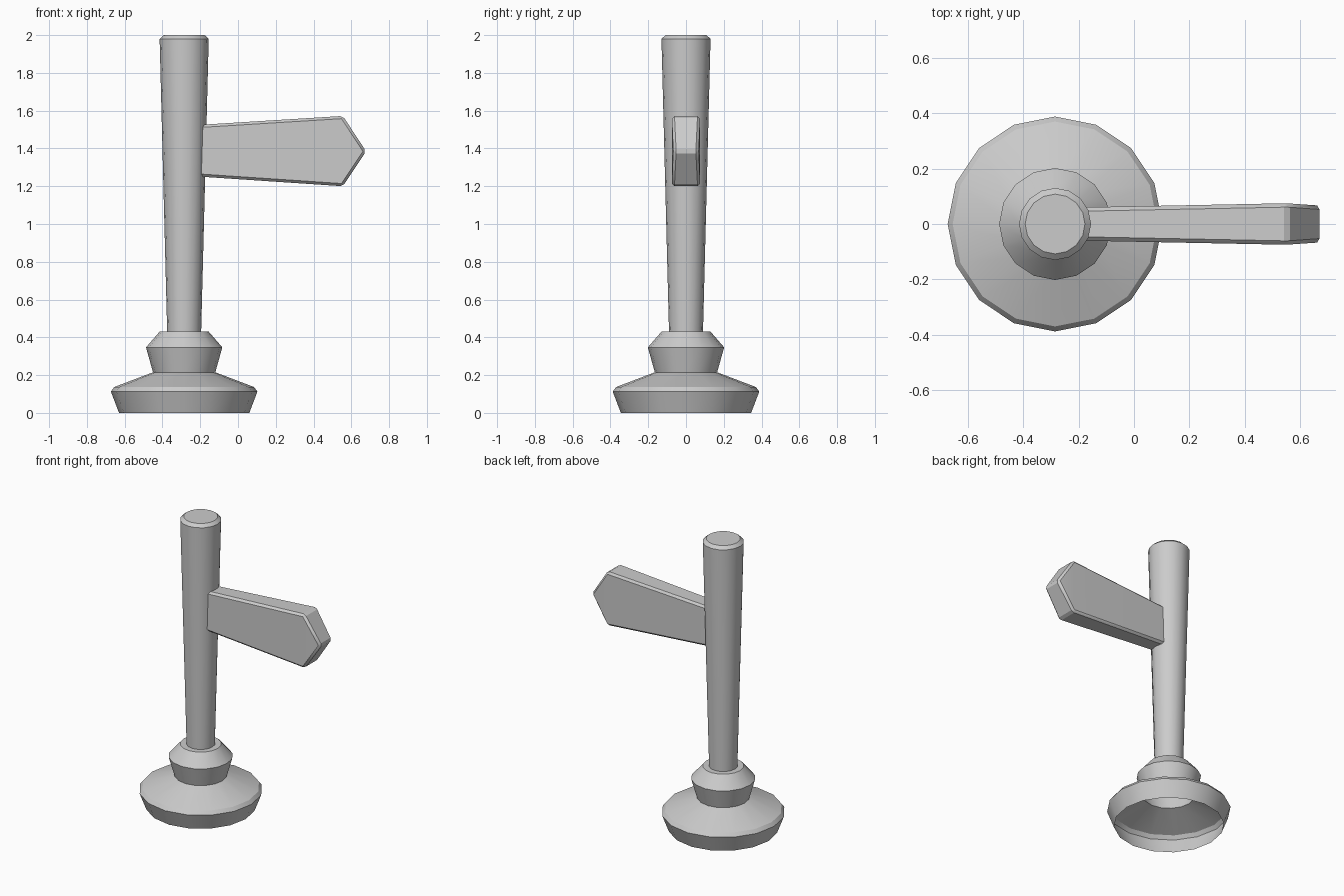
import bpy
import bmesh
import math

cube = bpy.data.objects.get("Cube")
if cube:
    bpy.data.objects.remove(cube)

AXIS_X = -0.285
SIDES = 16

grey = bpy.data.materials.new("plain_grey")
grey.use_nodes = True
color = (0.6, 0.6, 0.6, 1)
grey.diffuse_color = color
grey.node_tree.nodes["Principled BSDF"].inputs["Base Color"].default_value = color


def finish(name, bm):
    """Turn a bmesh into a grey object with smooth sides and sharp edges."""
    mesh = bpy.data.meshes.new(name)
    bm.to_mesh(mesh)
    bm.free()
    mesh.materials.append(grey)
    obj = bpy.data.objects.new(name, mesh)
    bpy.context.collection.objects.link(obj)
    bpy.ops.object.select_all(action='DESELECT')
    obj.select_set(True)
    bpy.context.view_layer.objects.active = obj
    bpy.ops.object.shade_smooth_by_angle(angle=math.radians(30))
    return obj


def lathe(name, profile, cap_top=False):
    """Sweep (radius, height) points round the post's axis."""
    bm = bmesh.new()
    rings = []
    for r, z in profile:
        rings.append([bm.verts.new((AXIS_X + r * math.cos(math.tau * i / SIDES),
                                    r * math.sin(math.tau * i / SIDES), z))
                      for i in range(SIDES)])
    for low, high in zip(rings, rings[1:]):
        for i in range(SIDES):
            j = (i + 1) % SIDES
            bm.faces.new((low[i], low[j], high[j], high[i]))
    if cap_top:
        bm.faces.new(rings[-1])
    return finish(name, bm)


# Hollow foot, open underneath, with a flared collar above it
lathe("base", [(0.345, 0), (0.388, 0.113), (0.37, 0.137), (0.165, 0.215)])
lathe("collar", [(0.165, 0.215), (0.202, 0.347), (0.13, 0.43), (0.09, 0.43)])

# Post widening upwards to a chamfered top
lathe("post", [(0.09, 0.43), (0.13, 1.98), (0.108, 2.0)], cap_top=True)

# Pointed sign board: (x, z, half thickness) round its outline
outline = [(-0.25, 1.254, 0.059), (0.555, 1.2, 0.075), (0.678, 1.385, 0.066),
           (0.555, 1.572, 0.075), (-0.25, 1.522, 0.059)]
bm = bmesh.new()
front = [bm.verts.new((x, -t, z)) for x, z, t in outline]
back = [bm.verts.new((x, t, z)) for x, z, t in outline]
for side in (front, back):
    bm.faces.new([side[i] for i in (0, 1, 3, 4)])
    bm.faces.new(side[1:4])
for i in range(len(outline)):
    j = (i + 1) % len(outline)
    bm.faces.new((front[i], front[j], back[j], back[i]))
bmesh.ops.recalc_face_normals(bm, faces=bm.faces)

# Soften the board's outer edges
edges = [e for e in bm.edges if e.calc_face_angle() > math.radians(25)]
bmesh.ops.bevel(bm, geom=edges, offset=0.014, segments=1, affect='EDGES')
finish("sign_board", bm)
